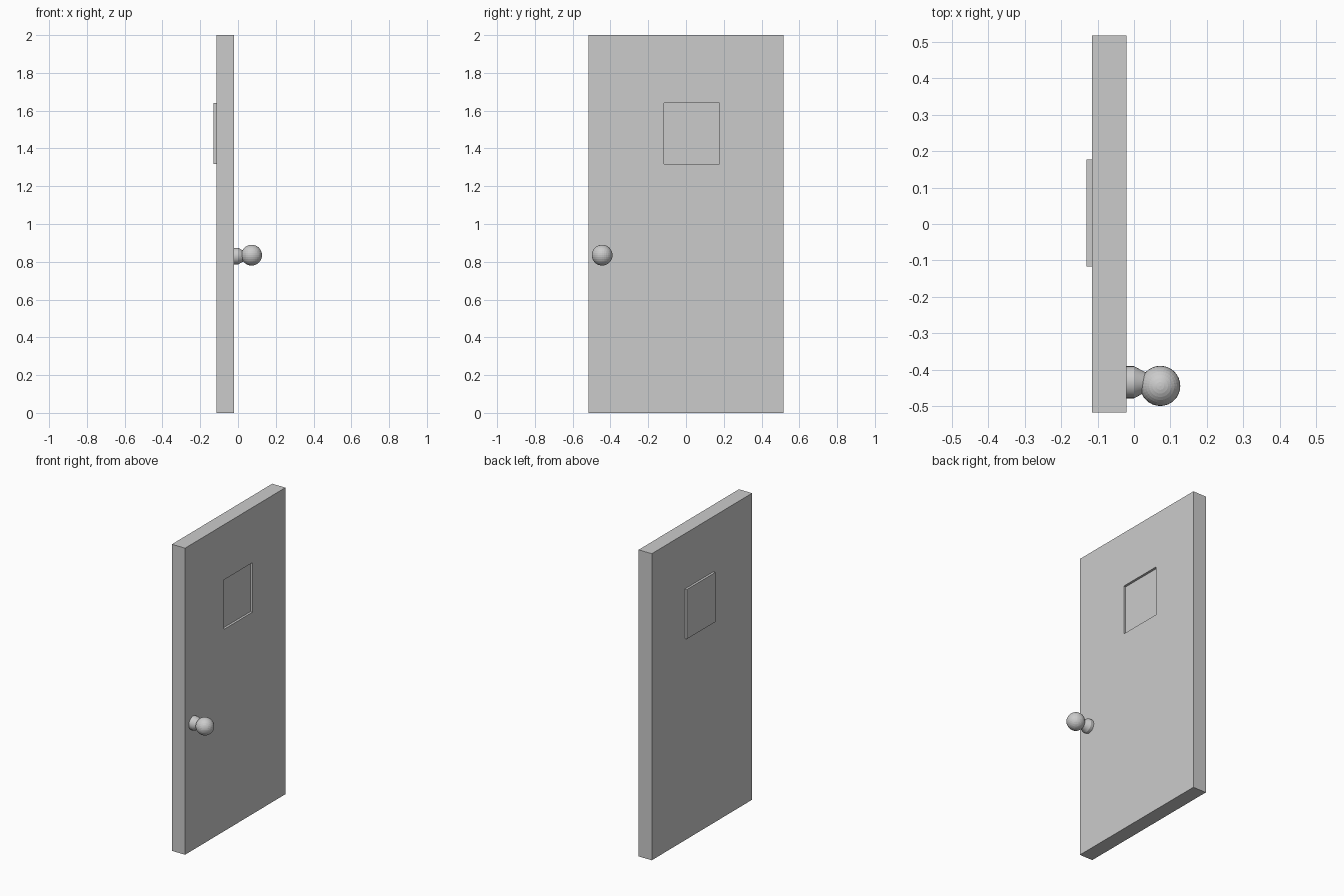
import bpy
from math import pi

if "Cube" in bpy.data.objects:
    bpy.data.objects.remove(bpy.data.objects["Cube"])


def box(name, lo, hi):
    """Axis-aligned box between two corners."""
    bpy.ops.mesh.primitive_cube_add(size=1, location=[(a + b) / 2 for a, b in zip(lo, hi)])
    ob = bpy.context.object
    ob.name = name
    ob.scale = [b - a for a, b in zip(lo, hi)]
    bpy.ops.object.transform_apply(location=False, rotation=False, scale=True)
    return ob


# Door slab with an opening for the small hatch
BACK, FACE = -0.115, -0.02
OFFSET = 0.015
Y0, Y1, Z0, Z1 = -0.117, 0.177, 1.317, 1.64

slab = box("door_slab", (BACK, -0.517, 0), (FACE, 0.517, 2))
cutter = box("hatch_cutter", (-0.3, Y0, Z0), (0.2, Y1, Z1))
cutter.hide_render = True
cutter.hide_viewport = True
cut = slab.modifiers.new("hatch_opening", "BOOLEAN")
cut.operation = "DIFFERENCE"
cut.solver = "EXACT"
cut.object = cutter

# Hatch panel: recessed on the knob side, proud on the other
box("hatch_panel", (BACK - OFFSET, Y0, Z0), (FACE - OFFSET, Y1, Z1))

# Knob stem: collar followed by a tapered neck
STEM_Y, STEM_Z = -0.434, 0.83


def stem_part(name, x0, x1, r0, r1):
    bpy.ops.mesh.primitive_cone_add(vertices=32, radius1=r0, radius2=r1, depth=x1 - x0,
                                    location=((x0 + x1) / 2, STEM_Y, STEM_Z),
                                    rotation=(0, pi / 2, 0))
    bpy.context.object.name = name
    bpy.ops.object.shade_smooth_by_angle()


stem_part("knob_collar", FACE, 0.0, 0.044, 0.044)
stem_part("knob_neck", 0.0, 0.045, 0.044, 0.02)

# Round knob
bpy.ops.mesh.primitive_uv_sphere_add(segments=32, ring_count=16, radius=0.055,
                                     location=(0.072, -0.444, 0.835))
bpy.context.object.name = "knob_ball"
